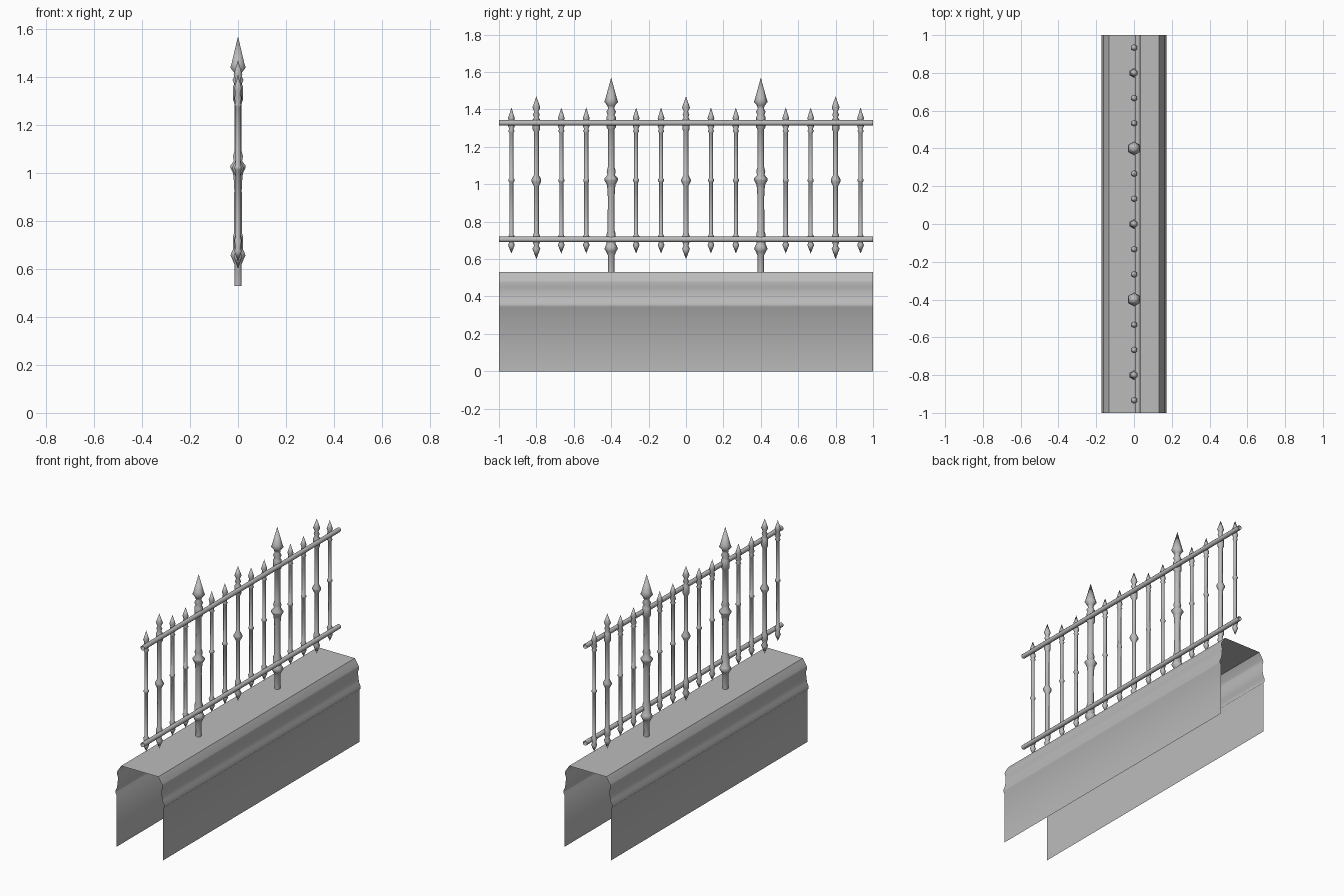
import bpy, bmesh, math

cube = bpy.data.objects.get("Cube")
if cube:
    bpy.data.objects.remove(cube)

grey = bpy.data.materials.new("plain_grey")
grey.use_nodes = True
grey.diffuse_color = (0.5, 0.5, 0.5, 1)
grey.node_tree.nodes["Principled BSDF"].inputs["Base Color"].default_value = (0.5, 0.5, 0.5, 1)


def finish(name, bm, angle):
    """Turn a bmesh into a smooth-shaded object."""
    mesh = bpy.data.meshes.new(name)
    bm.to_mesh(mesh)
    bm.free()
    mesh.materials.append(grey)
    obj = bpy.data.objects.new(name, mesh)
    bpy.context.collection.objects.link(obj)
    bpy.ops.object.select_all(action="DESELECT")
    obj.select_set(True)
    bpy.context.view_layer.objects.active = obj
    bpy.ops.object.shade_smooth_by_angle(angle=math.radians(angle))
    return obj


def lathe(name, profile, y, sides=6):
    """Spin a (radius, height) profile round a vertical axis, with a corner on +y."""
    bm = bmesh.new()
    rings = []
    for r, z in profile:
        if r == 0:
            rings.append([bm.verts.new((0, y, z))] * sides)
        else:
            turns = [math.tau * i / sides for i in range(sides)]
            rings.append([bm.verts.new((-r * math.sin(t), y + r * math.cos(t), z)) for t in turns])
    for low, high in zip(rings, rings[1:]):
        for i in range(sides):
            j = (i + 1) % sides
            corners = list(dict.fromkeys((low[i], low[j], high[j], high[i])))
            bm.faces.new(corners)
    return finish(name, bm, 62)


# Coping wall: an open moulded shell running the full length
half = [(0.165, 0), (0.165, 0.335), (0.173, 0.345), (0.173, 0.36), (0.163, 0.38),
        (0.157, 0.41), (0.155, 0.45), (0.163, 0.475), (0.158, 0.49), (0.132, 0.53)]
section = half + [(-x, z) for x, z in reversed(half)]
bm = bmesh.new()
ends = [[bm.verts.new((x, y, z)) for x, z in section] for y in (-1, 1)]
for i in range(len(section) - 1):
    bm.faces.new((ends[0][i], ends[1][i], ends[1][i + 1], ends[0][i + 1]))
finish("wall_coping", bm, 40)

# Two rails: open tubes on the +x side of the pickets
for name, z in (("lower_rail", 0.705), ("upper_rail", 1.328)):
    bm = bmesh.new()
    bmesh.ops.create_cone(bm, cap_ends=False, segments=10, radius1=0.0145, radius2=0.0145, depth=2)
    for v in bm.verts:
        x, y, h = v.co
        v.co = (0.02 + x, h, z + y)
    bmesh.ops.recalc_face_normals(bm, faces=bm.faces)
    finish(name, bm, 60)

# Turned profiles from bottom to top
post = [(0.018, 0.53), (0.018, 0.62), (0.027, 0.64), (0.036, 0.655), (0.03, 0.672),
        (0.024, 0.68), (0.024, 0.735), (0.019, 0.75), (0.018, 0.93), (0.021, 0.98),
        (0.024, 1.0), (0.037, 1.022), (0.037, 1.03), (0.02, 1.05), (0.024, 1.07),
        (0.018, 1.09), (0.018, 1.295), (0.025, 1.305), (0.025, 1.36), (0.018, 1.37),
        (0.026, 1.388), (0.016, 1.405), (0.02, 1.42), (0.037, 1.44), (0.03, 1.46), (0, 1.57)]
tall_picket = [(0, 0.6), (0.021, 0.655), (0.012, 0.672), (0.019, 0.69), (0.019, 0.725),
               (0.013, 0.74), (0.013, 0.99), (0.026, 1.015), (0.026, 1.025), (0.013, 1.05),
               (0.013, 1.28), (0.02, 1.295), (0.02, 1.345), (0.012, 1.358), (0.018, 1.372),
               (0.011, 1.388), (0.021, 1.41), (0, 1.47)]
short_picket = [(0, 0.63), (0.018, 0.675), (0.012, 0.69), (0.018, 0.72), (0.011, 0.732),
                (0.011, 1.01), (0.016, 1.016), (0.016, 1.026), (0.011, 1.032), (0.011, 1.275),
                (0.017, 1.285), (0.011, 1.295), (0.018, 1.31), (0.012, 1.335), (0.018, 1.353), (0, 1.41)]

# Evenly spaced uprights: posts, tall pickets and short pickets in rhythm
for i in range(-7, 8):
    y = i * 2 / 15
    if abs(i) == 3:
        lathe("post", post, y)
    elif i % 6 == 0:
        lathe("tall_picket", tall_picket, y)
    else:
        lathe("short_picket", short_picket, y)
